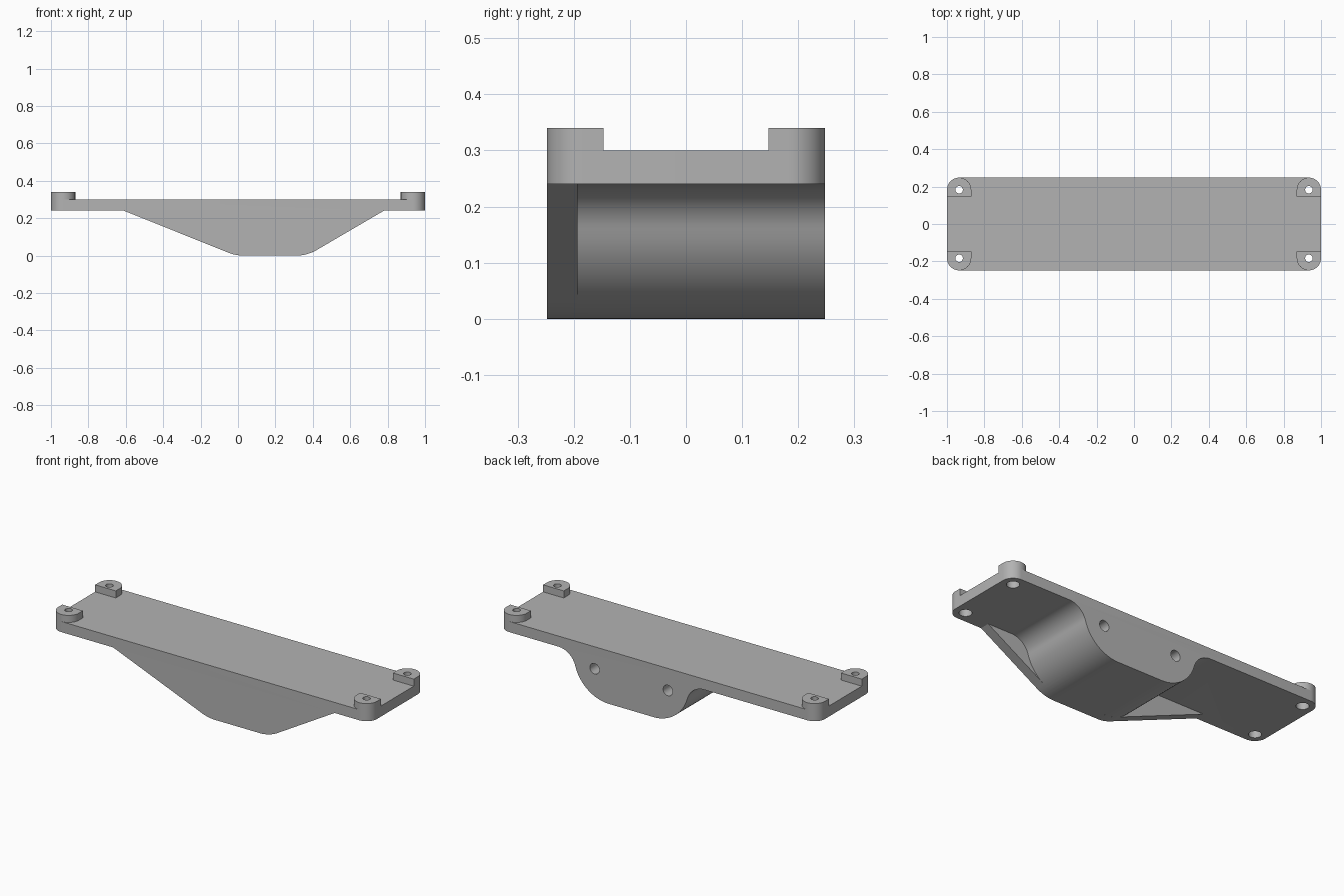
import bpy, bmesh
from math import sin, cos, tan, atan2, acos, pi, radians

if "Cube" in bpy.data.objects:
    bpy.data.objects.remove(bpy.data.objects["Cube"], do_unlink=True)

HALF_Y = 0.248           # half depth of the bracket
WEB_Y = -0.193           # rear face of the front web
Z_LOW, Z_TOP, Z_BOSS = 0.24, 0.30, 0.34
R_END = 0.065            # corner radius
R_BIG, R_SMALL = 0.22, 0.11
X_A, X_B = 0.03, 0.31    # ends of the flat underside

grey = bpy.data.materials.new("plain_grey")
grey.use_nodes = True
colour = (0.45, 0.45, 0.45, 1)
grey.diffuse_color = colour
grey.node_tree.nodes["Principled BSDF"].inputs["Base Color"].default_value = colour


def arc(cx, cy, r, a0, a1, n=12):
    return [(cx + r * cos(a0 + (a1 - a0) * i / n),
             cy + r * sin(a0 + (a1 - a0) * i / n)) for i in range(n + 1)]


def prism(name, outline, lo, hi, upright=False):
    """Extrude an outline along z, or along y when it is an x-z profile."""
    place = (lambda p, d: (p[0], d, p[1])) if upright else (lambda p, d: (p[0], p[1], d))
    bm = bmesh.new()
    face = bm.faces.new([bm.verts.new(place(p, lo)) for p in outline])
    top = bmesh.ops.extrude_face_region(bm, geom=[face])["geom"]
    shift = (0, hi - lo, 0) if upright else (0, 0, hi - lo)
    bmesh.ops.translate(bm, vec=shift, verts=[v for v in top if isinstance(v, bmesh.types.BMVert)])
    bmesh.ops.recalc_face_normals(bm, faces=bm.faces)
    mesh = bpy.data.meshes.new(name)
    bm.to_mesh(mesh)
    bm.free()
    mesh.materials.append(grey)
    obj = bpy.data.objects.new(name, mesh)
    bpy.context.collection.objects.link(obj)
    return obj


def combine(target, parts, operation):
    """Apply booleans to the target and discard the parts."""
    for part in parts:
        mod = target.modifiers.new("join", 'BOOLEAN')
        mod.operation, mod.solver, mod.object = operation, 'EXACT', part
    graph = bpy.context.evaluated_depsgraph_get()
    mesh = bpy.data.meshes.new_from_object(target.evaluated_get(graph))
    target.modifiers.clear()
    target.data = mesh
    for part in parts:
        bpy.data.objects.remove(part, do_unlink=True)


# Rounded top plate
cx, cy = 1 - R_END, HALF_Y - R_END
outline = []
for k, (sx, sy) in enumerate([(1, 1), (-1, 1), (-1, -1), (1, -1)]):
    outline += arc(sx * cx, sy * cy, R_END, k * pi / 2, (k + 1) * pi / 2)
bracket = prism("mounting_bracket", outline, Z_LOW, Z_TOP)

# Curved housing below the plate: two tangent arcs on each side
swing = acos(1 - Z_LOW / (R_BIG + R_SMALL))
reach = (R_BIG + R_SMALL) * sin(swing)


def housing_side(x0, sign):
    low = arc(0, R_BIG, R_BIG, -pi / 2, swing - pi / 2, 16)
    high = arc(reach, Z_LOW - R_SMALL, R_SMALL, swing + pi / 2, pi / 2, 16)
    return [(x0 + sign * x, z) for x, z in low + high[1:]]


profile = housing_side(X_B, 1) + housing_side(X_A, -1)[::-1]
housing = prism("housing", profile, WEB_Y, HALF_Y, True)


# Sloping front web, tangent to the housing's lower curves
def web_side(x0, x_end, sign):
    run = abs(x_end - x0)
    # angle of the tangent line from the plate corner to the lower arc
    d2 = run ** 2 + (Z_LOW - R_BIG) ** 2
    slope = atan2(Z_LOW - R_BIG, run) + acos((d2 - R_BIG ** 2) ** 0.5 / d2 ** 0.5)
    pts = arc(0, R_BIG, R_BIG, -pi / 2, slope - pi / 2, 8)
    return [(x0 + sign * x, z) for x, z in pts] + [(x_end, Z_LOW)]


profile = web_side(X_B, 0.78, 1) + web_side(X_A, -0.61, -1)[::-1]
web = prism("front_web", profile, -HALF_Y, WEB_Y, True)

# Corner bosses, flat on the inner side
corners = [(sx, sy) for sx in (-1, 1) for sy in (-1, 1)]
bosses = []
for sx, sy in corners:
    shape = [(1, 0.147)] + arc(cx, cy, R_END, 0, pi, 24) + [(1 - 2 * R_END, 0.147)]
    bosses.append(prism("corner_boss", [(sx * x, sy * y) for x, y in shape], Z_TOP, Z_BOSS))
combine(bracket, [housing, web] + bosses, 'UNION')

# Screw holes with wider recesses below, and two blind holes in the back
cutters = []
for sx, sy in corners:
    for radius, lo, hi in ((0.02, 0.2, 0.4), (0.033, 0.2, 0.29)):
        ring = arc(sx * cx, sy * cy, radius, 0, 2 * pi, 24)[:-1]
        cutters.append(prism("screw_cutter", ring, lo, hi))
for x in (-0.06, 0.40):
    ring = arc(x, 0.175, 0.03, 0, 2 * pi, 24)[:-1]
    cutters.append(prism("back_cutter", ring, 0.09, 0.3, True))
combine(bracket, cutters, 'DIFFERENCE')

bpy.ops.object.select_all(action='DESELECT')
bracket.select_set(True)
bpy.context.view_layer.objects.active = bracket
bpy.ops.object.shade_smooth_by_angle(angle=radians(30))
